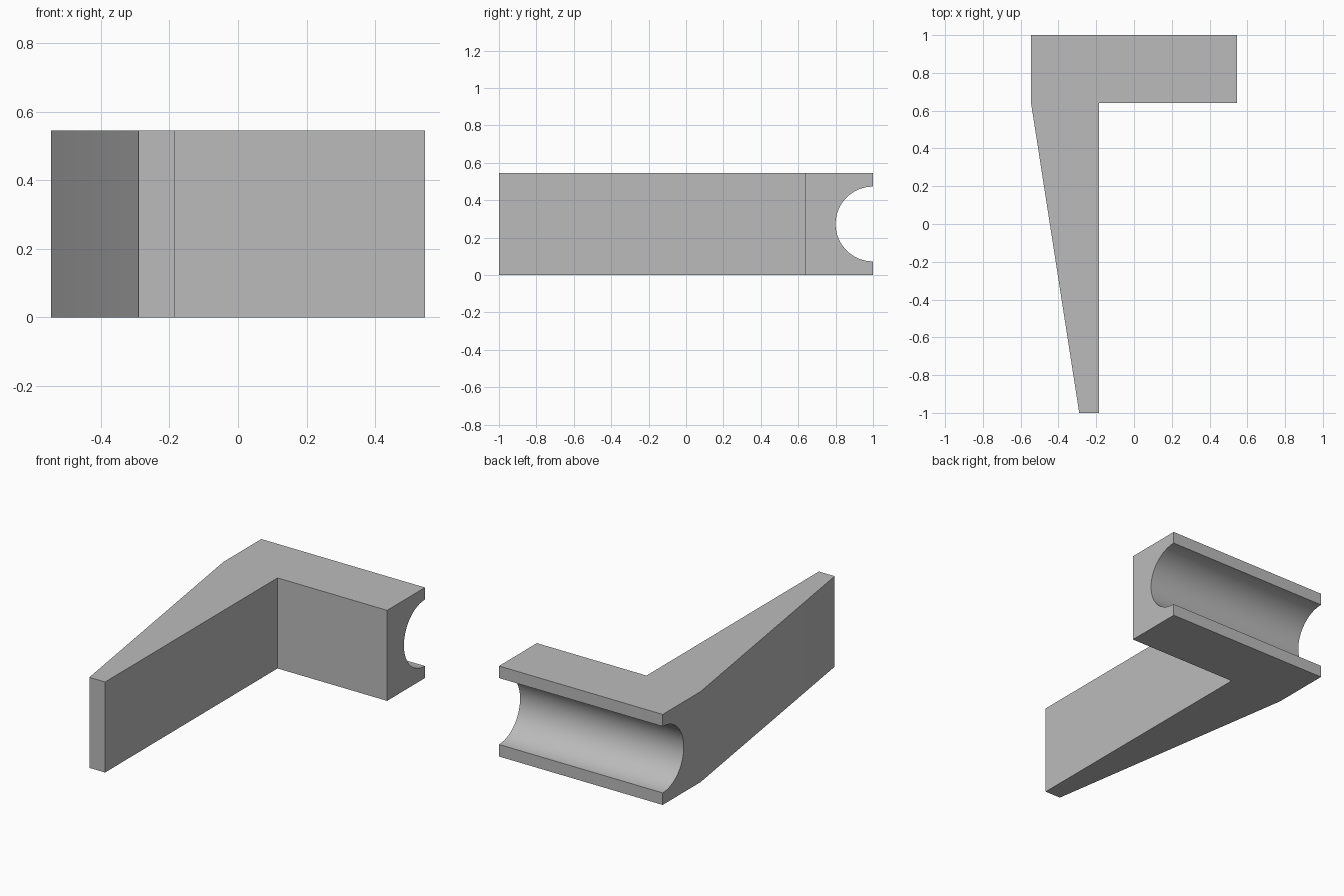
import bpy
import bmesh
import math
from mathutils import Matrix

cube = bpy.data.objects.get("Cube")
if cube:
    bpy.data.objects.remove(cube, do_unlink=True)

HEIGHT = 0.545
GROOVE_RADIUS = 0.2


def make_object(name, bm):
    bmesh.ops.recalc_face_normals(bm, faces=bm.faces)
    mesh = bpy.data.meshes.new(name)
    bm.to_mesh(mesh)
    bm.free()
    obj = bpy.data.objects.new(name, mesh)
    bpy.context.collection.objects.link(obj)
    return obj


grey = bpy.data.materials.new("plain grey")
grey.use_nodes = True
colour = (0.5, 0.5, 0.5, 1)
grey.diffuse_color = colour
grey.node_tree.nodes["Principled BSDF"].inputs["Base Color"].default_value = colour

# Bracket: tapered arm and cross block as one extruded outline
outline = [(-0.545, 1), (-0.545, 0.64), (-0.29, -1),
           (-0.185, -1), (-0.185, 0.64), (0.545, 0.64), (0.545, 1)]
bm = bmesh.new()
base = bm.faces.new([bm.verts.new((x, y, 0)) for x, y in outline])
top = bmesh.ops.extrude_face_region(bm, geom=[base], use_keep_orig=True)["geom"]
bmesh.ops.translate(bm, vec=(0, 0, HEIGHT),
                    verts=[v for v in top if isinstance(v, bmesh.types.BMVert)])
bracket = make_object("bracket", bm)
bracket.data.materials.append(grey)

# Half-round groove along the back
bm = bmesh.new()
bmesh.ops.create_cone(
    bm, cap_ends=True, segments=96, depth=2,
    radius1=GROOVE_RADIUS, radius2=GROOVE_RADIUS,
    matrix=Matrix.Translation((0, 1, HEIGHT / 2)) @ Matrix.Rotation(math.pi / 2, 4, "Y"))
cutter = make_object("groove_cutter", bm)
cutter.data.materials.append(grey)
cutter.hide_render = True

cut = bracket.modifiers.new("groove", "BOOLEAN")
cut.operation = "DIFFERENCE"
cut.solver = "EXACT"
cut.object = cutter

bpy.ops.object.select_all(action="DESELECT")
bracket.select_set(True)
bpy.context.view_layer.objects.active = bracket
bpy.ops.object.modifier_apply(modifier=cut.name)
bpy.data.objects.remove(cutter, do_unlink=True)
bpy.ops.object.shade_smooth_by_angle(angle=math.radians(30))
